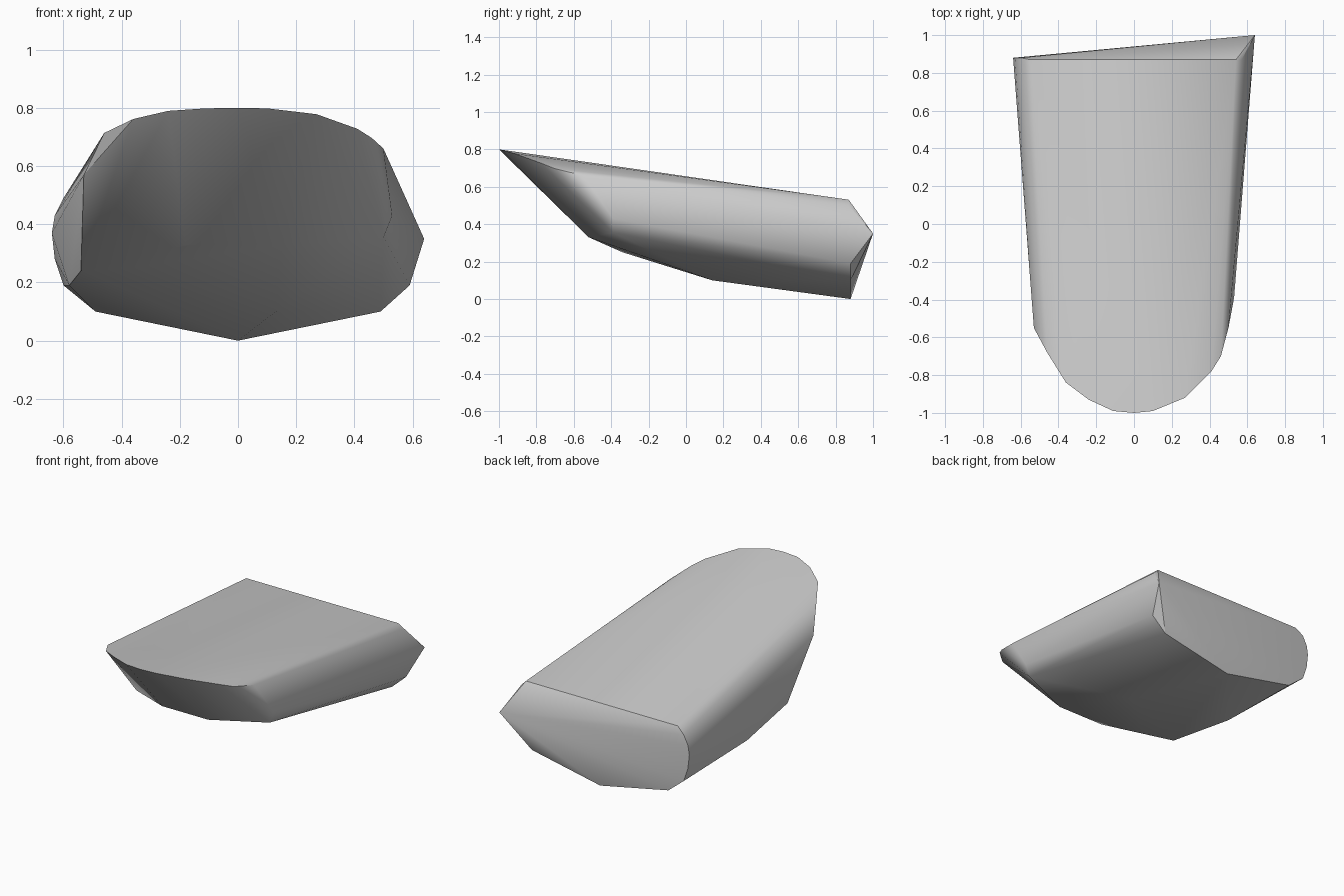
import bpy
import bmesh
import math

default_cube = bpy.data.objects.get("Cube")
if default_cube:
    bpy.data.objects.remove(default_cube, do_unlink=True)


def deck_height(y):
    """Height of the flat sloping top at a given depth."""
    return 0.8 - 0.144 * (y + 1)


def make_material(name, value):
    material = bpy.data.materials.new(name)
    material.use_nodes = True
    colour = (value, value, value, 1)
    material.diffuse_color = colour
    material.node_tree.nodes["Principled BSDF"].inputs["Base Color"].default_value = colour
    return material


# Rounded rim of the top: x, y and drop below the sloping plane
rim = [
    (-0.55, 0.87, 0), (-0.36, -0.84, 0.015), (-0.46, -0.68, 0.04),
    (-0.24, -0.93, 0), (-0.11, -0.99, 0), (0, -1, 0), (0.1, -0.99, 0),
    (0.27, -0.92, 0.01), (0.41, -0.78, 0.04), (0.46, -0.7, 0.06),
    (0.5, -0.55, 0.075), (0.54, 0.87, 0), (0.57, 0.87, 0.03),
]
points = [(x, y, deck_height(y) - drop) for x, y, drop in rim]

# Stern outline, with the far corner pulled back to a point
stern_y = 0.88
stern = [
    (-0.6, 0.49), (-0.63, 0.43), (-0.64, 0.37), (-0.63, 0.28),
    (-0.6, 0.19), (-0.49, 0.1), (0, 0), (0.49, 0.1), (0.59, 0.19),
]
points += [(x, stern_y, z) for x, z in stern]
points.append((0.64, 1, 0.35))

# Underside: keel break, bow foot and lower side corners
points += [
    (0.13, 0.14, 0.1), (-0.58, 0.2, 0.19), (-0.54, -0.27, 0.24),
    (-0.35, -0.34, 0.25), (-0.18, -0.52, 0.33), (0.15, -0.52, 0.33),
    (0.5, -0.39, 0.355), (0.53, -0.39, 0.43), (-0.53, -0.55, 0.57),
]

# Wrap one tight skin around the outlines and merge flat areas
mesh = bmesh.new()
for point in points:
    mesh.verts.new(point)
hull = bmesh.ops.convex_hull(mesh, input=mesh.verts)
loose = [v for v in mesh.verts if not v.link_faces]
bmesh.ops.delete(mesh, geom=loose, context="VERTS")
bmesh.ops.dissolve_limit(mesh, angle_limit=math.radians(1),
                         verts=mesh.verts, edges=mesh.edges)
bmesh.ops.recalc_face_normals(mesh, faces=mesh.faces)

data = bpy.data.meshes.new("hull_block")
mesh.to_mesh(data)
mesh.free()
block = bpy.data.objects.new("hull_block", data)
bpy.context.collection.objects.link(block)
data.materials.append(make_material("light_grey", 0.6))

# Soft shading across the gentle bends, crisp along the main edges
bpy.ops.object.select_all(action="DESELECT")
block.select_set(True)
bpy.context.view_layer.objects.active = block
bpy.ops.object.shade_smooth_by_angle(angle=math.radians(30))
